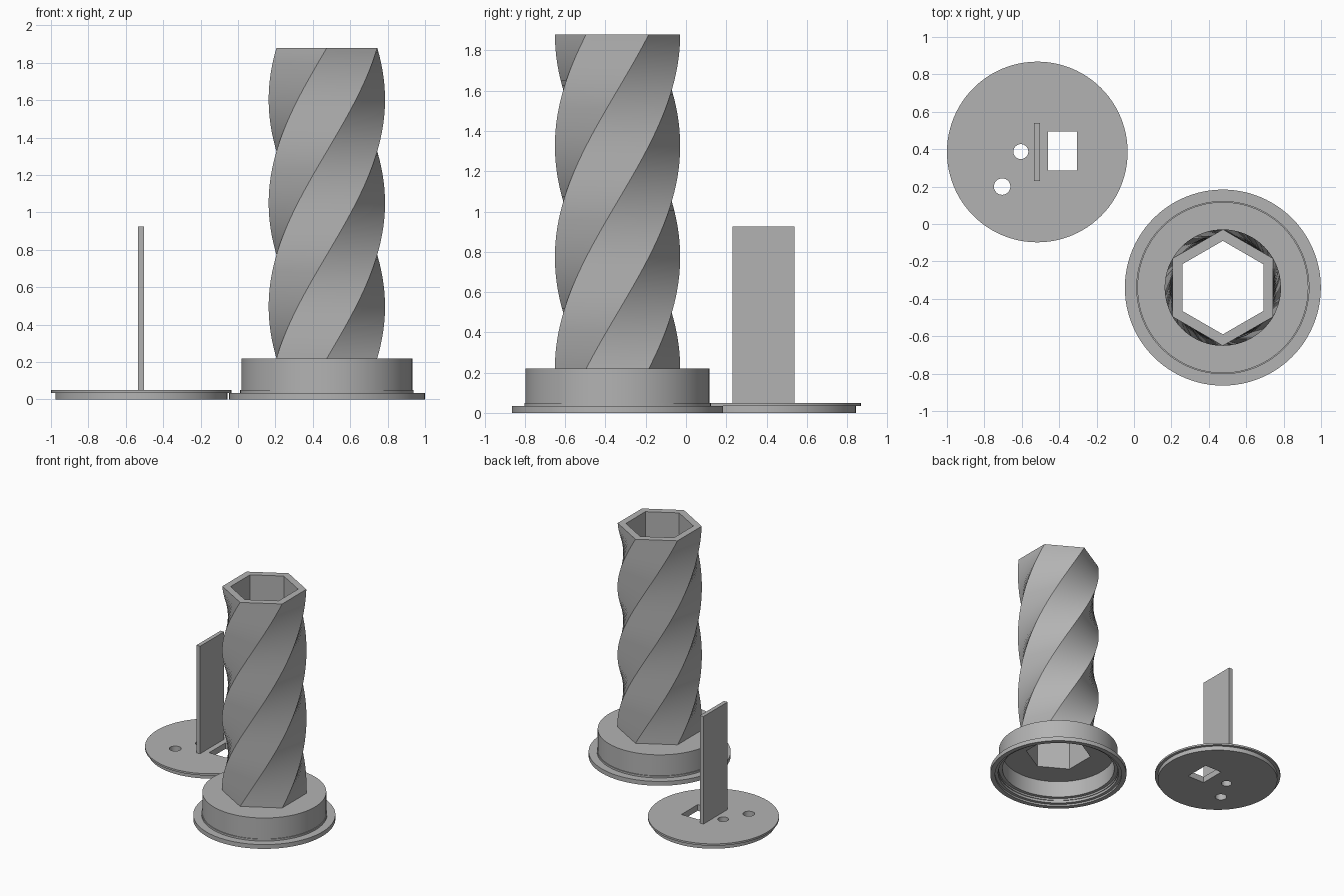
import bpy, bmesh, math

if "Cube" in bpy.data.objects:
    bpy.data.objects.remove(bpy.data.objects["Cube"])

grey = bpy.data.materials.new("plain grey")
grey.diffuse_color = (0.45, 0.45, 0.45, 1)
grey.use_nodes = True
grey.node_tree.nodes["Principled BSDF"].inputs["Base Color"].default_value = grey.diffuse_color

TX, TY = 0.475, -0.34      # tower axis
LX, LY = -0.517, 0.385     # lid axis


def finish(bm, name, loc=(0, 0, 0)):
    bmesh.ops.recalc_face_normals(bm, faces=bm.faces)
    me = bpy.data.meshes.new(name)
    bm.to_mesh(me)
    bm.free()
    me.materials.append(grey)
    ob = bpy.data.objects.new(name, me)
    ob.location = loc
    bpy.context.collection.objects.link(ob)
    return ob


def lathe(name, profile, loc, n=96):
    """Revolve (radius, z) points; the first and last rings are capped."""
    bm = bmesh.new()
    rings = [[bm.verts.new((r * math.cos(2 * math.pi * i / n),
                            r * math.sin(2 * math.pi * i / n), z))
              for i in range(n)] for r, z in profile]
    for a, b in zip(rings, rings[1:]):
        for i in range(n):
            j = (i + 1) % n
            bm.faces.new((a[i], a[j], b[j], b[i]))
    bm.faces.new(rings[0])
    bm.faces.new(rings[-1])
    return finish(bm, name, loc)


def prism(name, n, r, z0, z1, loc, phase=0.0):
    bm = bmesh.new()
    rings = [[bm.verts.new((r * math.cos(phase + 2 * math.pi * i / n),
                            r * math.sin(phase + 2 * math.pi * i / n), z))
              for i in range(n)] for z in (z0, z1)]
    for i in range(n):
        j = (i + 1) % n
        bm.faces.new((rings[0][i], rings[0][j], rings[1][j], rings[1][i]))
    bm.faces.new(rings[0])
    bm.faces.new(rings[1])
    return finish(bm, name, loc)


def box(name, x0, x1, y0, y1, z0, z1):
    bm = bmesh.new()
    bmesh.ops.create_cube(bm, size=1)
    for v in bm.verts:
        v.co = (x1 if v.co.x > 0 else x0, y1 if v.co.y > 0 else y0,
                z1 if v.co.z > 0 else z0)
    return finish(bm, name)


def activate(ob):
    bpy.ops.object.select_all(action='DESELECT')
    ob.select_set(True)
    bpy.context.view_layer.objects.active = ob


def cut(ob, cutters):
    activate(ob)
    for c in cutters:
        c.hide_render = True
        m = ob.modifiers.new("cut", 'BOOLEAN')
        m.operation, m.solver, m.object = 'DIFFERENCE', 'EXACT', c
        bpy.ops.object.modifier_apply(modifier=m.name)
        bpy.data.objects.remove(c)


def smooth(ob):
    activate(ob)
    bpy.ops.object.shade_smooth_by_angle(angle=math.radians(30))


# Twisted hexagonal tower with a straight hexagonal bore
def twisted_tower(z0=0.22, z1=1.88, steps=72, r_out=0.311, r_in=0.25):
    bm = bmesh.new()

    def ring(r, z, turn):
        return [bm.verts.new((r * math.cos(turn + math.pi / 2 + k * math.pi / 3),
                              r * math.sin(turn + math.pi / 2 + k * math.pi / 3), z))
                for k in range(6)]

    outer = [ring(r_out, z0 + (z1 - z0) * s / steps, math.pi * s / steps)
             for s in range(steps + 1)]
    # bore corners are shifted half a turn at the top to match the outer corners
    low, high = ring(r_in, z0, 0), ring(r_in, z1, 0)
    high_matched = high[3:] + high[:3]

    def bridge(a, b):
        for i in range(6):
            j = (i + 1) % 6
            bm.faces.new((a[i], a[j], b[j], b[i]))

    for a, b in zip(outer, outer[1:]):
        bridge(a, b)
    bridge(low, high)
    bridge(outer[0], low)
    bridge(outer[-1], high_matched)
    return finish(bm, "twisted_tower", (TX, TY, 0))


smooth(twisted_tower())

# Flanged collar, hollow underneath with a stepped seat for the lid
collar = lathe("collar", [(0.43, 0.185), (0.43, 0.05), (0.463, 0.05),
                          (0.463, 0.015), (0.487, 0.015), (0.487, 0.0),
                          (0.524, 0.0), (0.524, 0.035), (0.457, 0.035),
                          (0.457, 0.22)], (TX, TY, 0))
cut(collar, [prism("bore_cutter", 6, 0.25, 0.1, 0.3, (TX, TY, 0), math.pi / 2)])
smooth(collar)

# Lid disc with a wider upper lip, a rectangular window and two round holes
lid = lathe("lid", [(0.46, 0.0), (0.46, 0.035), (0.483, 0.035), (0.483, 0.05)],
            (LX, LY, 0))
cut(lid, [box("window_cutter", -0.46, -0.305, 0.285, 0.495, -0.1, 0.2),
          prism("hole_cutter_a", 32, 0.04, -0.1, 0.2, (-0.605, 0.387, 0)),
          prism("hole_cutter_b", 32, 0.044, -0.1, 0.2, (-0.705, 0.2, 0))])
smooth(lid)

# Upright plate on the lid
box("upright_plate", -0.535, -0.503, 0.23, 0.54, 0.05, 0.925)
